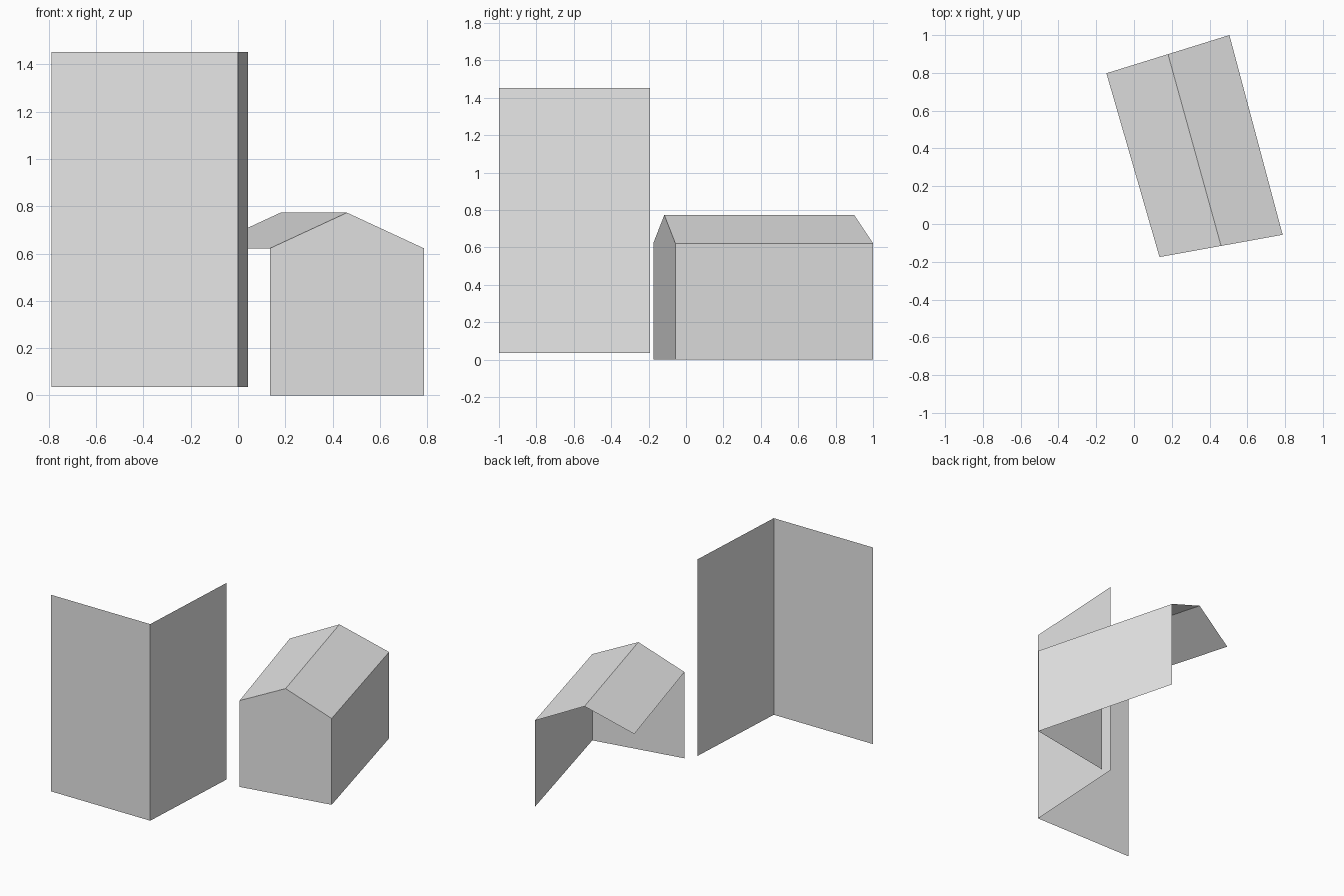
import bpy

if "Cube" in bpy.data.objects:
    bpy.data.objects.remove(bpy.data.objects["Cube"])

# Single flat grey for everything
grey = bpy.data.materials.new("light_grey")
grey.diffuse_color = (0.8, 0.8, 0.8, 1.0)
grey.use_nodes = True
grey.node_tree.nodes["Principled BSDF"].inputs["Base Color"].default_value = grey.diffuse_color


def sheet(name, points):
    """One flat, single-sided panel from its outline."""
    mesh = bpy.data.meshes.new(name)
    mesh.from_pydata(points, [], [tuple(range(len(points)))])
    mesh.materials.append(grey)
    obj = bpy.data.objects.new(name, mesh)
    bpy.context.collection.objects.link(obj)
    return obj


def wall(name, p, q, low, high):
    """Upright panel standing on the plan line p to q."""
    return sheet(name, [(*p, low), (*q, low), (*q, high), (*p, high)])


# Tall folded screen: two upright panels meeting at a corner
corner = (0.0, -1.0)
wall("screen_front", (-0.79, -1.0), corner, 0.035, 1.452)
wall("screen_side", corner, (0.043, -0.192), 0.035, 1.452)

# Small gabled house, open at the back, the left and underneath
EAVE, RIDGE = 0.622, 0.773
front_left, front_right = (0.135, -0.175), (0.787, -0.057)
back_left, back_right = (-0.146, 0.798), (0.505, 1.0)
ridge_front = (0.461, -0.116, RIDGE)
ridge_back = (0.180, 0.899, RIDGE)

wall("house_right_wall", front_right, back_right, 0.0, EAVE)
sheet("house_front_gable", [(*front_left, 0.0), (*front_right, 0.0),
                            (*front_right, EAVE), ridge_front,
                            (*front_left, EAVE)])

# Roof slopes
sheet("roof_right", [(*front_right, EAVE), (*back_right, EAVE),
                     ridge_back, ridge_front])
sheet("roof_left", [(*back_left, EAVE), (*front_left, EAVE),
                    ridge_front, ridge_back])
